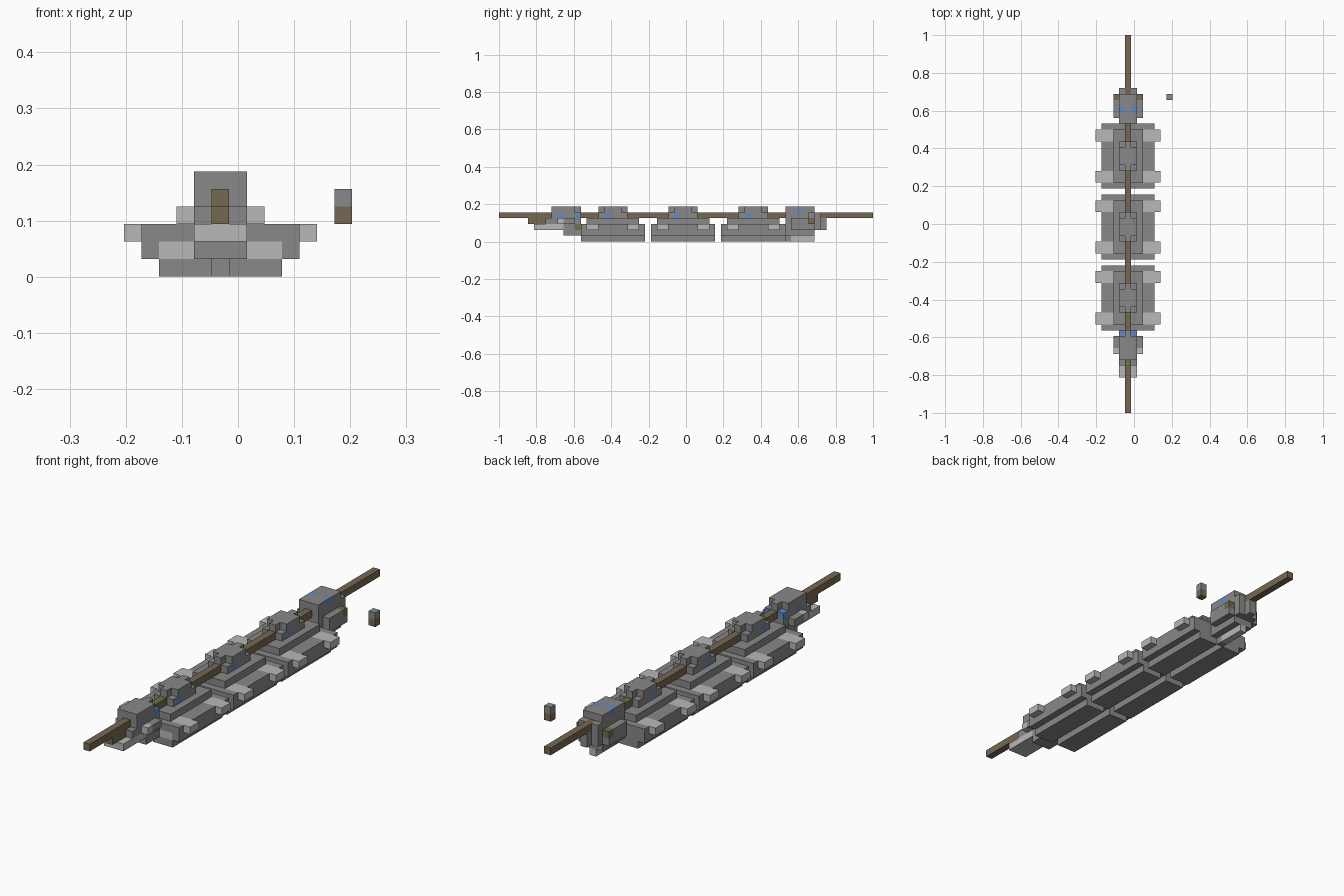
import bpy, bmesh
from mathutils import Vector

if "Cube" in bpy.data.objects:
    bpy.data.objects.remove(bpy.data.objects["Cube"], do_unlink=True)

U = 2 / 64                      # size of one cell
MID = 5                         # spine column
CENTRES = (19, 31, 43)          # middle row of each hull section
cells = {}                      # (column, row, layer) -> (part, colour)


def make_material(name, rgb):
    m = bpy.data.materials.new(name)
    m.use_nodes = True
    m.diffuse_color = (*rgb, 1)
    m.node_tree.nodes["Principled BSDF"].inputs["Base Color"].default_value = (*rgb, 1)
    return m


COLOURS = {
    "grey": make_material("stone grey", (0.25, 0.25, 0.25)),
    "light": make_material("light grey", (0.48, 0.48, 0.48)),
    "brown": make_material("wood brown", (0.18, 0.14, 0.085)),
    "blue": make_material("accent blue", (0.13, 0.25, 0.55)),
}


def fill(part, colour, inner, outer, rows, layers):
    """Fill cells from inner to outer columns, mirrored about the spine."""
    for d in range(inner, outer + 1):
        for x in {MID - d, MID + d}:
            for y in range(rows[0], rows[1] + 1):
                for z in range(layers[0], layers[1] + 1):
                    cells[x, y, z] = (part, colour)


# Three repeated hull sections with decks, towers and side brackets
for n, c in enumerate(CENTRES, 1):
    ends = (c - 5, c + 5)
    hull, tower = f"hull_section_{n}", f"tower_{n}"
    fill(hull, "grey", 1, 3, ends, (0, 0))
    fill(hull, "grey", 0, 4, ends, (1, 2))
    fill(f"deck_{n}", "grey", 0, 2, (c - 4, c + 4), (3, 3))
    fill(tower, "grey", 0, 1, (c - 2, c + 2), (4, 4))
    fill(tower, "blue", 1, 1, (c - 1, c - 1), (4, 4))
    fill(tower, "grey", 0, 0, (c - 2, c + 2), (5, 5))
    fill(tower, "grey", 1, 1, (c - 1, c + 1), (5, 5))
    for first in (c - 4, c + 3):
        fill(f"side_brackets_{n}", "light", 3, 5, (first, first + 1), (2, 2))

# Pale front panels on the first section
fill("front_panels", "light", 2, 3, (14, 14), (1, 1))

# Bow
fill("bow", "grey", 0, 1, (11, 13), (1, 2))
fill("bow", "brown", 1, 1, (13, 13), (2, 2))
fill("bow", "light", 0, 1, (6, 10), (2, 2))
fill("bow", "grey", 0, 1, (8, 13), (3, 3))
fill("bow", "light", 2, 2, (10, 10), (3, 3))
fill("bow", "grey", 2, 2, (11, 12), (3, 3))
fill("bow_beam", "brown", 0, 0, (5, 7), (3, 3))
fill("bow_tower", "grey", 0, 1, (9, 13), (4, 5))
fill("bow_tower", "blue", 1, 1, (10, 10), (4, 4))
fill("bow_tower", "blue", 1, 1, (13, 13), (4, 4))
for x in (MID - 1, MID + 1):
    del cells[x, 13, 5]

# Stern
fill("stern_keel", "grey", 0, 0, (49, 49), (0, 0))
fill("stern_keel", "light", 0, 0, (50, 53), (0, 0))
fill("stern", "grey", 0, 1, (49, 53), (1, 3))
fill("stern", "grey", 0, 1, (54, 54), (2, 3))
fill("stern", "grey", 0, 0, (55, 55), (2, 3))
fill("stern", "grey", 2, 2, (50, 53), (2, 3))
fill("stern", "brown", 2, 2, (53, 53), (3, 3))
fill("stern_tower", "grey", 0, 1, (49, 53), (4, 5))
fill("stern_tower", "grey", 0, 1, (54, 54), (4, 4))
fill("stern_tower", "blue", 1, 1, (51, 51), (5, 5))

# Long spine rod, left uncovered between the towers
fill("spine_rod", "brown", 0, 0, (0, 63), (4, 4))

# Small detached post
cells[12, 53, 3] = ("loose_post", "brown")
cells[12, 53, 4] = ("loose_post", "grey")

DIRECTIONS = [Vector(s * a for a in axis) for s in (1, -1)
              for axis in ((1, 0, 0), (0, 1, 0), (0, 0, 1))]


def build(part):
    """Turn the outer faces of one part's cells into a mesh."""
    bm = bmesh.new()
    used = list(COLOURS)
    for pos, (owner, colour) in cells.items():
        if owner != part:
            continue
        here = Vector(pos)
        for d in DIRECTIONS:
            if tuple(int(v) for v in here + d) in cells:
                continue
            a = Vector((d.y, d.z, d.x))
            b = d.cross(a)
            centre = here + d / 2
            corners = [centre + (i * a + j * b) / 2
                       for i, j in ((-1, -1), (1, -1), (1, 1), (-1, 1))]
            verts = [bm.verts.new(((p.x - 6) * U, (p.y - 31.5) * U, (p.z + 0.5) * U))
                     for p in corners]
            bm.faces.new(verts).material_index = used.index(colour)
    bmesh.ops.remove_doubles(bm, verts=bm.verts, dist=U / 100)
    bmesh.ops.dissolve_limit(bm, angle_limit=0.01, verts=bm.verts, edges=bm.edges,
                             delimit={'MATERIAL'})
    mesh = bpy.data.meshes.new(part)
    bm.to_mesh(mesh)
    bm.free()
    for name in used:
        mesh.materials.append(COLOURS[name])
    bpy.context.collection.objects.link(bpy.data.objects.new(part, mesh))


for part in sorted({owner for owner, _ in cells.values()}):
    build(part)
